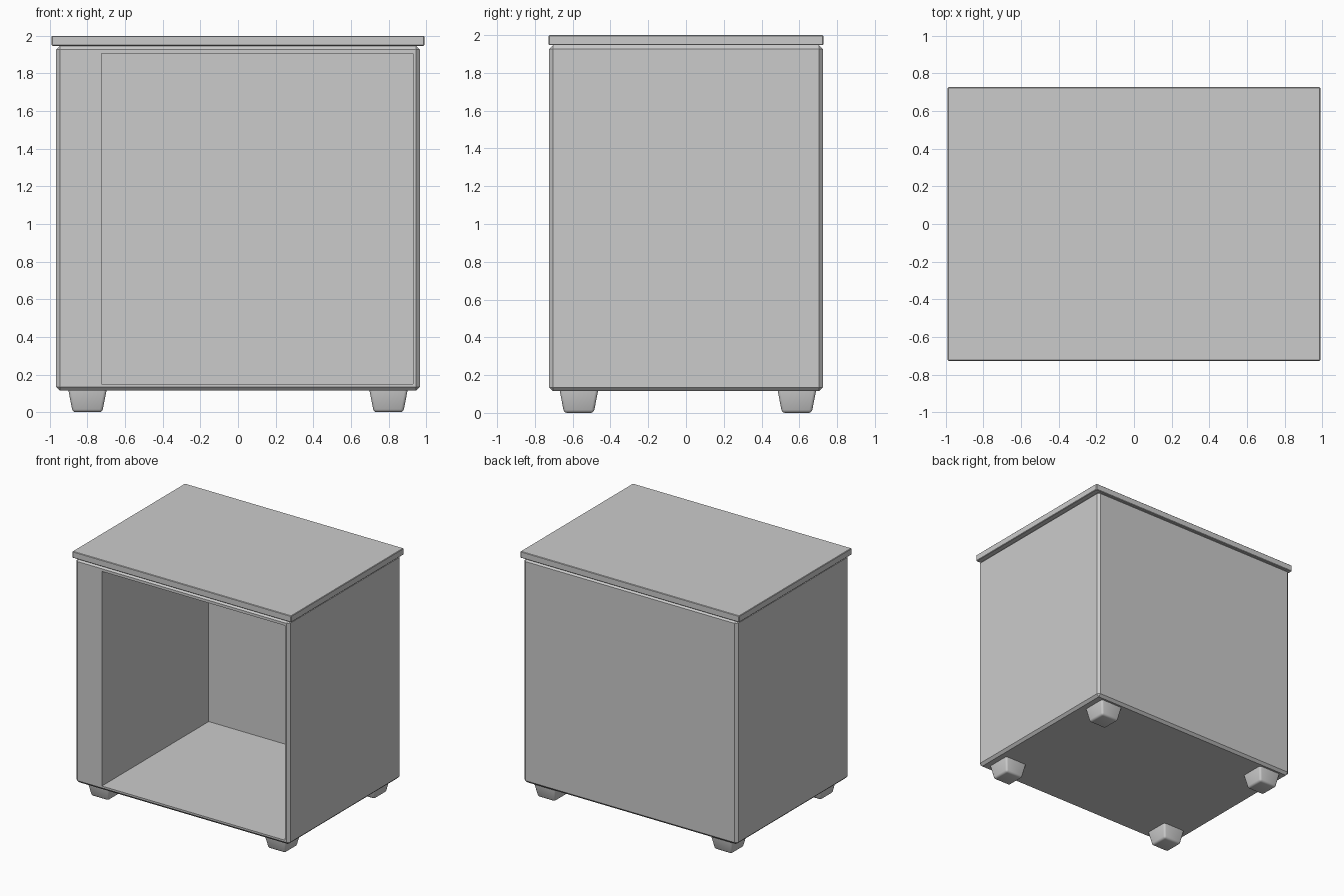
import bpy
import bmesh

if "Cube" in bpy.data.objects:
    bpy.data.objects.remove(bpy.data.objects["Cube"])


def box(name, lo, hi, bevel=0.0, segments=1, taper=1.0):
    """Box between two corners; taper scales the bottom face, edges are bevelled."""
    bm = bmesh.new()
    bmesh.ops.create_cube(bm, size=1)
    mid = [(a + b) / 2 for a, b in zip(lo, hi)]
    size = [b - a for a, b in zip(lo, hi)]
    for v in bm.verts:
        k = taper if v.co.z < 0 else 1.0
        v.co = (mid[0] + v.co.x * size[0] * k,
                mid[1] + v.co.y * size[1] * k,
                mid[2] + v.co.z * size[2])
    if bevel:
        bmesh.ops.bevel(bm, geom=bm.edges[:], offset=bevel, segments=segments,
                        profile=0.5, affect='EDGES', clamp_overlap=True)
    mesh = bpy.data.meshes.new(name)
    bm.to_mesh(mesh)
    bm.free()
    obj = bpy.data.objects.new(name, mesh)
    bpy.context.collection.objects.link(obj)
    return obj


# Cabinet body with chamfered edges
body = box("cabinet_body", (-0.967, -0.724, 0.115), (0.967, 0.724, 1.947), bevel=0.02)

# Off-centre open compartment cut from the front
cutter = box("compartment_cutter", (-0.725, -0.9, 0.15), (0.93, 0.657, 1.905))
cutter.hide_render = True
cut = body.modifiers.new("compartment", 'BOOLEAN')
cut.operation = 'DIFFERENCE'
cut.solver = 'EXACT'
cut.object = cutter
bpy.context.view_layer.objects.active = body
bpy.ops.object.modifier_apply(modifier=cut.name)
bpy.data.objects.remove(cutter)

# Overhanging top slab
box("top_slab", (-0.99, -0.727, 1.947), (0.99, 0.727, 2.0), bevel=0.004)

# Four tapered feet with rounded edges
for side, x in (("left", -0.80), ("right", 0.80)):
    for end, y in (("front", -0.567), ("back", 0.587)):
        foot = box(f"{end}_{side}_foot", (x - 0.105, y - 0.105, 0.0),
                   (x + 0.105, y + 0.105, 0.135), bevel=0.016, segments=3, taper=0.75)
        bpy.ops.object.select_all(action='DESELECT')
        foot.select_set(True)
        bpy.context.view_layer.objects.active = foot
        bpy.ops.object.shade_smooth_by_angle(angle=0.7)
